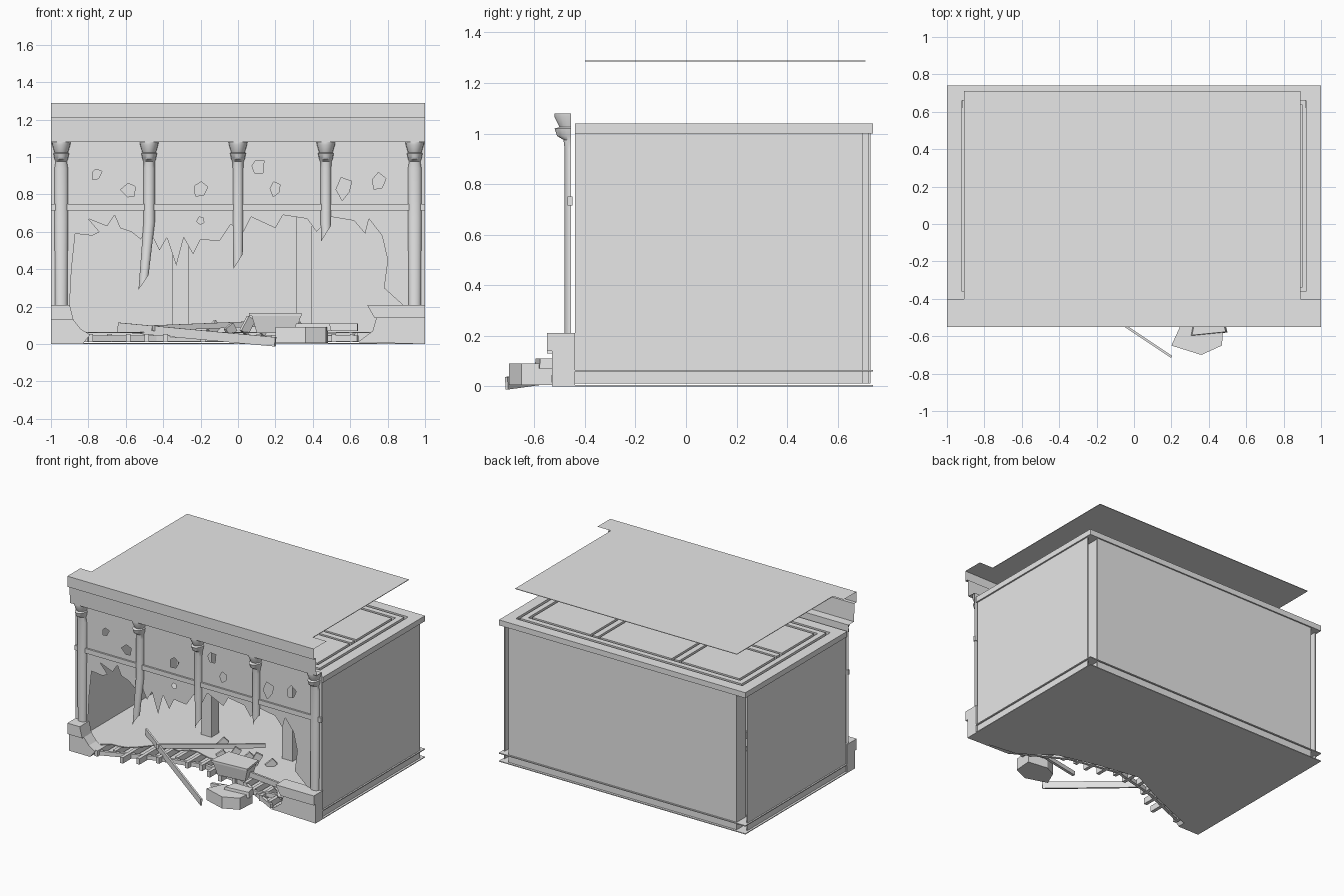
import bpy
import bmesh
import math
import random
from mathutils import Vector

random.seed(4)
cube = bpy.data.objects.get("Cube")
if cube:
    bpy.data.objects.remove(cube)

plaster = bpy.data.materials.new("plain_grey")
plaster.use_nodes = True
GREY = (0.8, 0.8, 0.8, 1)
plaster.diffuse_color = GREY
for node in plaster.node_tree.nodes:
    if node.type == 'BSDF_PRINCIPLED':
        node.inputs["Base Color"].default_value = GREY


def finish(name, bm, smooth=False):
    """Turn a bmesh into a linked object."""
    bmesh.ops.recalc_face_normals(bm, faces=bm.faces)
    mesh = bpy.data.meshes.new(name)
    bm.to_mesh(mesh)
    bm.free()
    mesh.materials.append(plaster)
    if smooth:
        mesh.shade_smooth()
        mesh.set_sharp_from_angle(angle=math.radians(35))
    obj = bpy.data.objects.new(name, mesh)
    bpy.context.collection.objects.link(obj)
    return obj


def add_box(bm, low, high):
    made = bmesh.ops.create_cube(bm, size=1)["verts"]
    for v in made:
        v.co = Vector([(a + b) / 2 + c * (b - a) for a, b, c in zip(low, high, v.co)])
    return made


def box(name, low, high):
    bm = bmesh.new()
    add_box(bm, low, high)
    return finish(name, bm)


def prism(name, outline, start, end, axis, taper=1):
    """Extrude an outline along y (outline in x, z) or z (outline in x, y)."""
    place = (lambda a, b, d: (a, d, b)) if axis == "y" else (lambda a, b, d: (a, b, d))
    bm = bmesh.new()
    face = bm.faces.new([bm.verts.new(place(a, b, start)) for a, b in outline])
    middle = face.calc_center_median()
    top = bmesh.ops.extrude_face_region(bm, geom=[face], use_keep_orig=True)["geom"]
    for v in top:
        if isinstance(v, bmesh.types.BMVert):
            v.co = middle + (v.co - middle) * taper + Vector(place(0, 0, end - start))
    return finish(name, bm)


def strip(name, profile, left, right):
    """Sweep an open (y, z) profile along x as a thin shell."""
    bm = bmesh.new()
    rows = [[bm.verts.new((x, y, z)) for x in (left, right)] for y, z in profile]
    for a, b in zip(rows, rows[1:]):
        bm.faces.new((a[0], a[1], b[1], b[0]))
    return finish(name, bm)


def plank(name, start, end, width, depth):
    start, end = Vector(start), Vector(end)
    obj = box(name, (-width / 2, -depth / 2, 0), (width / 2, depth / 2, (end - start).length))
    obj.rotation_euler = (end - start).to_track_quat('Z', 'X').to_euler()
    obj.location = start
    return obj


# Room shell: side walls stop short of the back wall, leaving open corners
for side, word in ((-1, "right"), (1, "left")):
    x = side * 0.985
    box(word + "_wall", (x - 0.004, -0.44, 0.01), (x + 0.004, 0.7, 1.03))
    x = side * 0.92
    box(word + "_corner_return", (x - 0.003, 0.62, 0.01), (x + 0.003, 0.73, 1.03))
box("back_wall", (-0.92, 0.722, 0.01), (0.93, 0.73, 1.03))
for word, x in (("right", -0.35), ("left", 0.31)):
    box(word + "_pillar", (x, 0.07, 0.06), (x + 0.085, 0.16, 1.03))

# Broken floor: lower slab, boards above it, and exposed joists
EDGE = [(-1, -0.53), (-0.77, -0.45), (-0.5, -0.34), (-0.21, -0.2), (0.1, -0.25),
        (0.39, -0.32), (0.61, -0.48), (1, -0.53)]


def edge_y(x):
    for (xa, ya), (xb, yb) in zip(EDGE, EDGE[1:]):
        if x <= xb:
            return ya + (yb - ya) * (x - xa) / (xb - xa)
    return EDGE[-1][1]


prism("lower_floor", EDGE + [(1, 0.74), (-1, 0.74)], 0, 0.006, "z")
boards = [(-1, -0.44), (-0.9, -0.44)]
for i in range(30):
    x = -0.87 + i * 0.06
    boards.append((x, max(edge_y(x) + random.uniform(0.01, 0.1), -0.44)))
prism("floor_boards", boards + [(1, -0.44), (1, 0.74), (-1, 0.74)], 0.058, 0.065, "z")
bm = bmesh.new()
for i in range(15):
    x = -0.8 + i * 0.1
    y = edge_y(x)
    add_box(bm, (x, max(y - random.uniform(0.02, 0.14), -0.52), 0.012), (x + 0.025, y + 0.3, 0.055))
finish("floor_joists", bm)
for i in range(4):
    x = -0.8 + i * 0.36
    plank("joist_rail", (x, edge_y(x) - 0.04, 0.03), (x + 0.36, edge_y(x + 0.36) - 0.04, 0.03), 0.03, 0.02)

# Ceiling: thin plate with raised panels separated by grooves
box("ceiling", (-1, -0.44, 1), (1, 0.74, 1.006))
bm = bmesh.new()
G = 0.009


def ring(x, y0, y1, inner):
    """Four bars framing the rectangle, each as wide as inner."""
    for low, high in (((-x, y0), (x, y0 + inner)), ((-x, y1 - inner), (x, y1)),
                      ((-x, y0 + inner), (-x + inner, y1 - inner)),
                      ((x - inner, y0 + inner), (x, y1 - inner))):
        add_box(bm, (*low, 1.006), (*high, 1.04))


ring(1, -0.44, 0.74, 0.08)
ring(0.9, -0.34, 0.64, 0.04)
columns = [-0.85, -0.36, -0.3, 0.3, 0.36, 0.85]
rows = [-0.29, 0.1, 0.16, 0.59]
for xa, xb in zip(columns, columns[1:]):
    for ya, yb in zip(rows, rows[1:]):
        add_box(bm, (xa + G, ya + G, 1.006), (xb - G, yb - G, 1.04))
finish("ceiling_panels", bm)

# Roof sheet and front cornice
box("roof", (-0.91, -0.4, 1.284), (0.89, 0.71, 1.288))
strip("cornice", [(-0.4, 1.288), (-0.55, 1.288), (-0.55, 1.21), (-0.525, 1.21),
                  (-0.52, 1.08), (-0.455, 1.08)], -1, 1)

# Facade sheet with a shattered lower edge and small holes
FRONT = -0.455
lower = [(-1, 0.21), (-0.9, 0.21), (-0.89, 0.4), (-0.87, 0.59), (-0.78, 0.58), (-0.74, 0.6),
         (-0.8, 0.67), (-0.7, 0.63), (-0.66, 0.69), (-0.63, 0.62), (-0.57, 0.6), (-0.52, 0.56),
         (-0.48, 0.62), (-0.42, 0.5), (-0.38, 0.57), (-0.33, 0.42), (-0.29, 0.57), (-0.24, 0.48),
         (-0.2, 0.56), (-0.1, 0.55), (-0.04, 0.64), (0.03, 0.6), (0.07, 0.68), (0.2, 0.62),
         (0.24, 0.69), (0.37, 0.67), (0.42, 0.6), (0.5, 0.68), (0.62, 0.66), (0.68, 0.59),
         (0.7, 0.67), (0.77, 0.58), (0.8, 0.45), (0.78, 0.3), (0.88, 0.21), (1, 0.21)]
loops = [lower + [(1, 1.08), (-1, 1.08)]]
for x, z, size in ((-0.76, 0.91, 0.04), (-0.58, 0.82, 0.05), (-0.2, 0.83, 0.05), (0.1, 0.95, 0.05),
                   (0.2, 0.83, 0.05), (0.57, 0.83, 0.055), (0.75, 0.87, 0.045), (-0.2, 0.66, 0.03)):
    turn = random.random()
    hole = []
    for i in range(5):
        angle = turn + i * math.tau / 5
        r = size * random.uniform(0.6, 1.2)
        hole.append((x + r * math.cos(angle) * 0.8, z + r * math.sin(angle)))
    loops.append(hole)
bm = bmesh.new()
edges = []
for loop in loops:
    verts = [bm.verts.new((x, FRONT, z)) for x, z in loop]
    edges += [bm.edges.new(pair) for pair in zip(verts, verts[1:] + verts[:1])]
bmesh.ops.triangle_fill(bm, use_beauty=True, edges=edges, normal=(0, -1, 0))
finish("facade", bm)
box("transom_beam", (-1, -0.468, 0.715), (1, -0.45, 0.75))


# Half-round columns with flared capitals, broken off at different heights
def column(name, x, bottom, radius, lean=0):
    levels = [(1.08, 0.05, 0.065), (1.065, 0.048, 0.065), (1.025, 0.036, 0.045), (1.02, 0.042, 0.065),
              (0.99, 0.036, 0.055), (0.975, 0.03, 0.03), (0.94, radius, 0.025),
              (0.65, radius, 0.025), (bottom, radius * 0.9, 0.025)]
    bm = bmesh.new()
    rings = []
    for z, wide, deep in levels:
        shift = lean if z == bottom else 0
        row = []
        for i in range(11):
            a = math.pi * i / 10
            chip = 0.04 * math.cos(a) if z == bottom and bottom > 0.25 else 0
            row.append(bm.verts.new((x + shift + wide * math.cos(a), FRONT - deep * math.sin(a), z + chip)))
        rings.append(row)
    for a, b in zip(rings, rings[1:]):
        for i in range(10):
            bm.faces.new((a[i], a[i + 1], b[i + 1], b[i]))
    return finish(name, bm, smooth=True)


column("right_end_column", -0.945, 0.21, 0.036)
column("right_column", -0.475, 0.33, 0.03, -0.03)
column("centre_column", 0, 0.44, 0.028)
column("left_column", 0.47, 0.59, 0.028)
column("left_end_column", 0.945, 0.21, 0.036)

# Broken pedestals
prism("right_pedestal_base", [(-1, 0), (-0.83, 0), (-0.79, 0.05), (-0.84, 0.08), (-0.88, 0.13), (-1, 0.13)],
      -0.53, -0.44, "y")
prism("right_pedestal_cap", [(-1, 0.13), (-0.88, 0.13), (-0.9, 0.21), (-1, 0.21)], -0.55, -0.44, "y")
prism("left_pedestal_base", [(0.64, 0.01), (1, 0), (1, 0.14), (0.74, 0.14), (0.72, 0.07)],
      -0.53, -0.44, "y")
prism("left_pedestal_cap", [(0.73, 0.14), (1, 0.14), (1, 0.21), (0.69, 0.21)], -0.55, -0.44, "y")

# Fallen masonry and timber
prism("fallen_block", [(0.2, -0.65), (0.25, -0.54), (0.33, -0.5), (0.48, -0.52), (0.47, -0.65), (0.36, -0.7)],
      0.005, 0.09, "z")
prism("fallen_cap", [(0.3, -0.6), (0.32, -0.5), (0.48, -0.5), (0.5, -0.58)], 0.07, 0.11, "z", 0.9)
prism("tilted_slab", [(0.1, -0.38), (0.12, -0.24), (0.29, -0.24), (0.31, -0.36)], 0.06, 0.15, "z", 1.25)
prism("slab_top", [(0.06, -0.4), (0.08, -0.22), (0.32, -0.22), (0.34, -0.38)], 0.15, 0.165, "z")
plank("long_plank", (-0.64, -0.15, 0.09), (0.2, -0.71, 0.012), 0.05, 0.012)
plank("cross_plank", (-0.46, -0.29, 0.085), (0.16, 0.09, 0.11), 0.03, 0.015)
plank("low_plank", (0.12, -0.48, 0.03), (0.64, -0.4, 0.05), 0.03, 0.02)
plank("side_plank", (0.3, -0.3, 0.09), (0.64, -0.34, 0.09), 0.04, 0.015)
for i in range(6):
    x, y = -0.15 + i * 0.09, random.uniform(-0.15, 0)
    plank("rubble_shard", (x, y, 0.06), (x + 0.04, y + 0.03, random.uniform(0.09, 0.15)), 0.05, 0.02)
